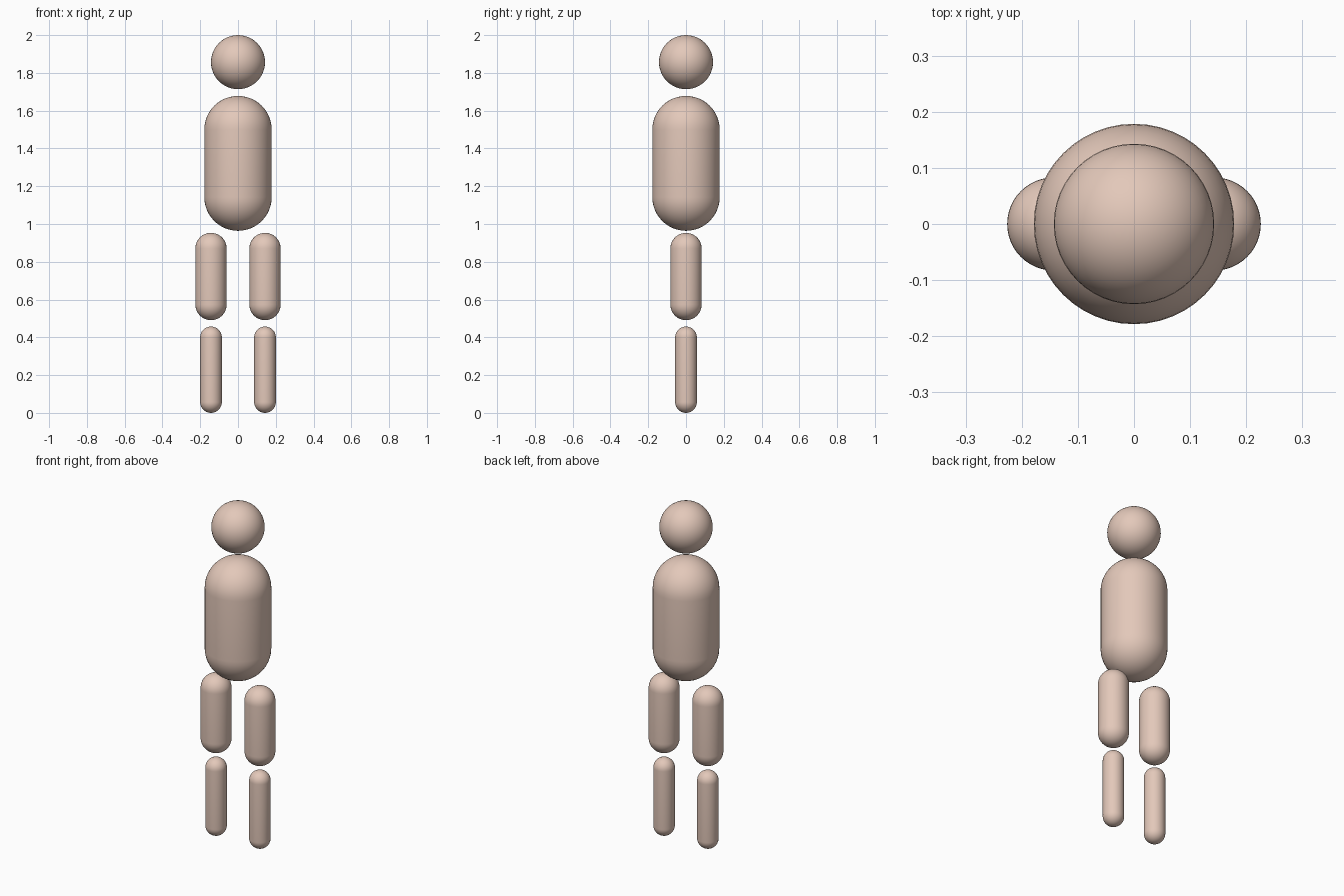
import bpy, bmesh, math

if "Cube" in bpy.data.objects:
    bpy.data.objects.remove(bpy.data.objects["Cube"])

skin = bpy.data.materials.new("skin")
skin.diffuse_color = (0.77, 0.58, 0.49, 1)
skin.use_nodes = True
skin.node_tree.nodes["Principled BSDF"].inputs["Base Color"].default_value = skin.diffuse_color


def capsule(name, x, bottom, top, radius, segments=48, rings=12):
    """Upright round-ended cylinder; a sphere when its height is twice the radius."""
    lower, upper = bottom + radius, top - radius
    profile = []
    for centre, start in ((lower, -math.pi / 2), (upper, 0)):
        for i in range(rings + 1):
            a = start + math.pi / 2 * i / rings
            point = (max(radius * math.cos(a), 0), 0, centre + radius * math.sin(a))
            profile.append(point)
    bm = bmesh.new()
    verts = [bm.verts.new(p) for p in profile]
    edges = [bm.edges.new(pair) for pair in zip(verts, verts[1:])]
    bmesh.ops.spin(bm, geom=verts + edges, cent=(0, 0, 0), axis=(0, 0, 1),
                   angle=2 * math.pi, steps=segments)
    bmesh.ops.remove_doubles(bm, verts=bm.verts, dist=1e-5)
    bmesh.ops.recalc_face_normals(bm, faces=bm.faces)
    for face in bm.faces:
        face.smooth = True
    mesh = bpy.data.meshes.new(name)
    bm.to_mesh(mesh)
    bm.free()
    mesh.materials.append(skin)
    obj = bpy.data.objects.new(name, mesh)
    obj.location.x = x
    bpy.context.collection.objects.link(obj)


# Head and torso
capsule("head", 0, 1.714, 2.0, 0.143)
capsule("torso", 0, 0.964, 1.678, 0.1785)

# Legs, one pair per side
for side, x in (("left", 0.143), ("right", -0.143)):
    capsule(side + "_thigh", x, 0.491, 0.953, 0.083)
    capsule(side + "_shin", x, 0.0, 0.457, 0.0575)
